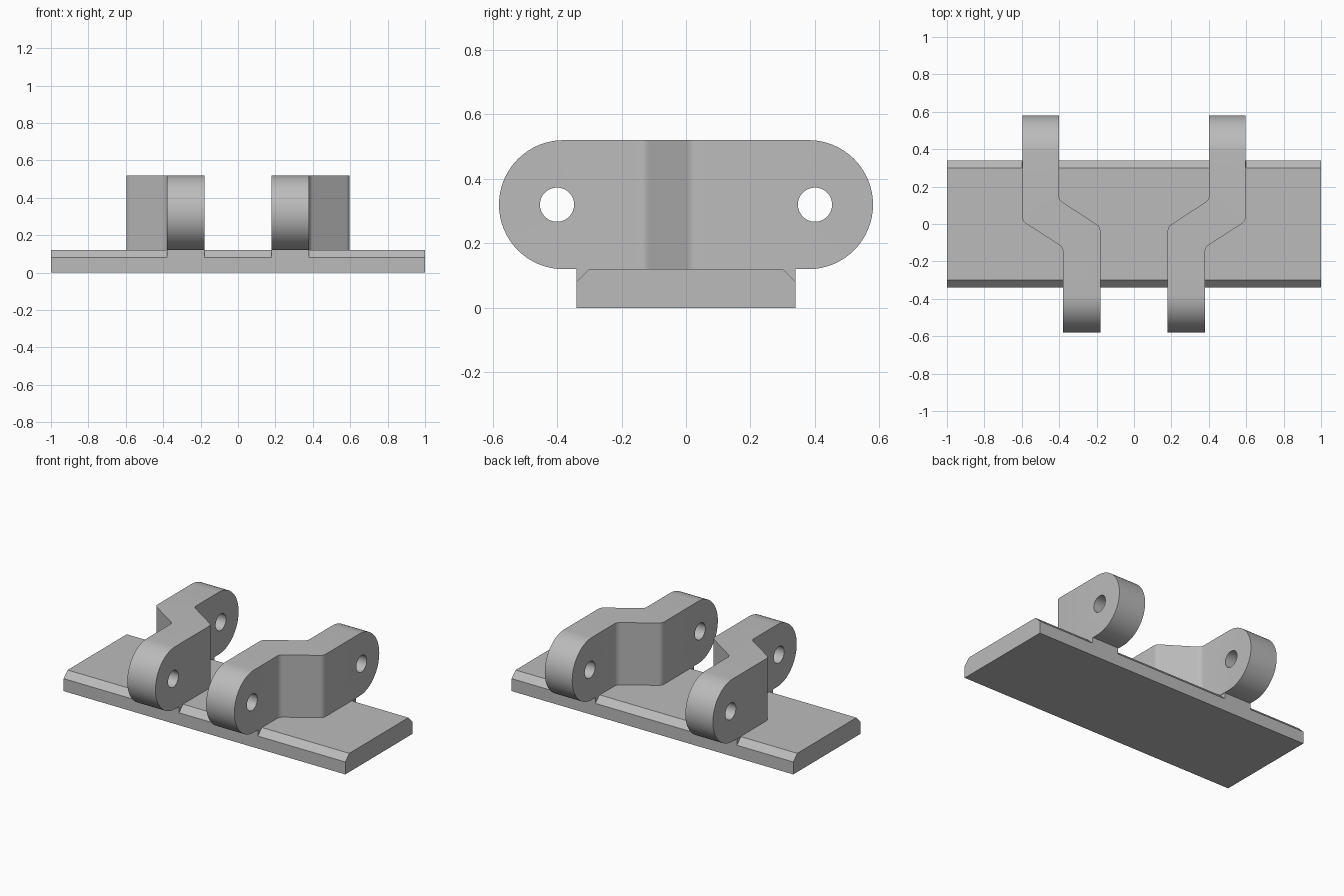
import bpy, bmesh, math
from mathutils import Vector

cube = bpy.data.objects.get("Cube")
if cube:
    bpy.data.objects.remove(cube, do_unlink=True)

steel = bpy.data.materials.new("plain grey steel")
steel.use_nodes = True
GREY = (0.5, 0.5, 0.5, 1)
steel.diffuse_color = GREY
steel.node_tree.nodes["Principled BSDF"].inputs["Base Color"].default_value = GREY


def prism(name, outline, lo, hi, axis="X", fillet=0):
    """Extrude a (y, z) outline along X, or an (x, y) outline along Z."""
    place = (lambda p, h: (h, *p)) if axis == "X" else (lambda p, h: (*p, h))
    bm = bmesh.new()
    face = bm.faces.new([bm.verts.new(place(p, lo)) for p in outline])
    ext = bmesh.ops.extrude_face_region(bm, geom=[face])["geom"]
    shift = Vector(place((0, 0), hi - lo))
    bmesh.ops.translate(bm, vec=shift, verts=[v for v in ext if isinstance(v, bmesh.types.BMVert)])
    if fillet:
        # Round the upright edges at the bends
        bends = [e for e in bm.edges
                 if abs(e.verts[0].co.z - e.verts[1].co.z) > 0.1 and abs(e.verts[0].co.y) < 0.2]
        bmesh.ops.bevel(bm, geom=bends, offset=fillet, segments=5, profile=0.5, affect="EDGES")
    bmesh.ops.recalc_face_normals(bm, faces=bm.faces)
    mesh = bpy.data.meshes.new(name)
    bm.to_mesh(mesh)
    bm.free()
    mesh.materials.append(steel)
    obj = bpy.data.objects.new(name, mesh)
    bpy.context.collection.objects.link(obj)
    return obj


def arc(cy, cz, r, start, end, n):
    return [(cy + r * math.cos(math.radians(start + (end - start) * i / n)),
             cz + r * math.sin(math.radians(start + (end - start) * i / n))) for i in range(n + 1)]


def mirror(obj):
    mod = obj.modifiers.new("mirror", "MIRROR")
    mod.use_axis[0] = True


# Base plate with bevelled long edges
prism("base_plate", [(-0.34, 0), (0.34, 0), (0.34, 0.08), (0.30, 0.12), (-0.30, 0.12), (-0.34, 0.08)], -1, 1)

# Wedges filling the plate bevel beneath each link
for name, side, lo, hi in (("front_wedges", -1, 0.18, 0.38), ("back_wedges", 1, 0.405, 0.60)):
    mirror(prism(name, [(side * 0.34, 0.08), (side * 0.34, 0.12), (side * 0.30, 0.12)], lo, hi))

# Cranked link: bent plan, trimmed to a rounded side profile and drilled
plan = [(0.18, -0.7), (0.38, -0.7), (0.38, -0.125), (0.597, 0.015),
        (0.597, 0.7), (0.402, 0.7), (0.402, 0.13), (0.18, -0.015)]
link = prism("chain_links", plan, 0, 0.7, "Z", 0.02)
rounded = arc(0.38, 0.32, 0.2, -90, 90, 32) + arc(-0.38, 0.32, 0.2, 90, 270, 32)
cutters = [(prism("side_profile", rounded, -0.1, 0.9), "INTERSECT")]
for y in (-0.40, 0.40):
    cutters.append((prism("pin_hole", arc(y, 0.32, 0.053, 0, 348.75, 31), -0.2, 1), "DIFFERENCE"))
for cutter, operation in cutters:
    mod = link.modifiers.new("cut", "BOOLEAN")
    mod.operation = operation
    mod.solver = "EXACT"
    mod.object = cutter

# Bake the cuts, drop the cutters, smooth the curves
deps = bpy.context.evaluated_depsgraph_get()
baked = bpy.data.meshes.new_from_object(link.evaluated_get(deps))
link.modifiers.clear()
link.data = baked
for cutter, _ in cutters:
    bpy.data.objects.remove(cutter, do_unlink=True)
bpy.ops.object.select_all(action="DESELECT")
link.select_set(True)
bpy.context.view_layer.objects.active = link
bpy.ops.object.shade_smooth_by_angle(angle=math.radians(30))
mirror(link)
